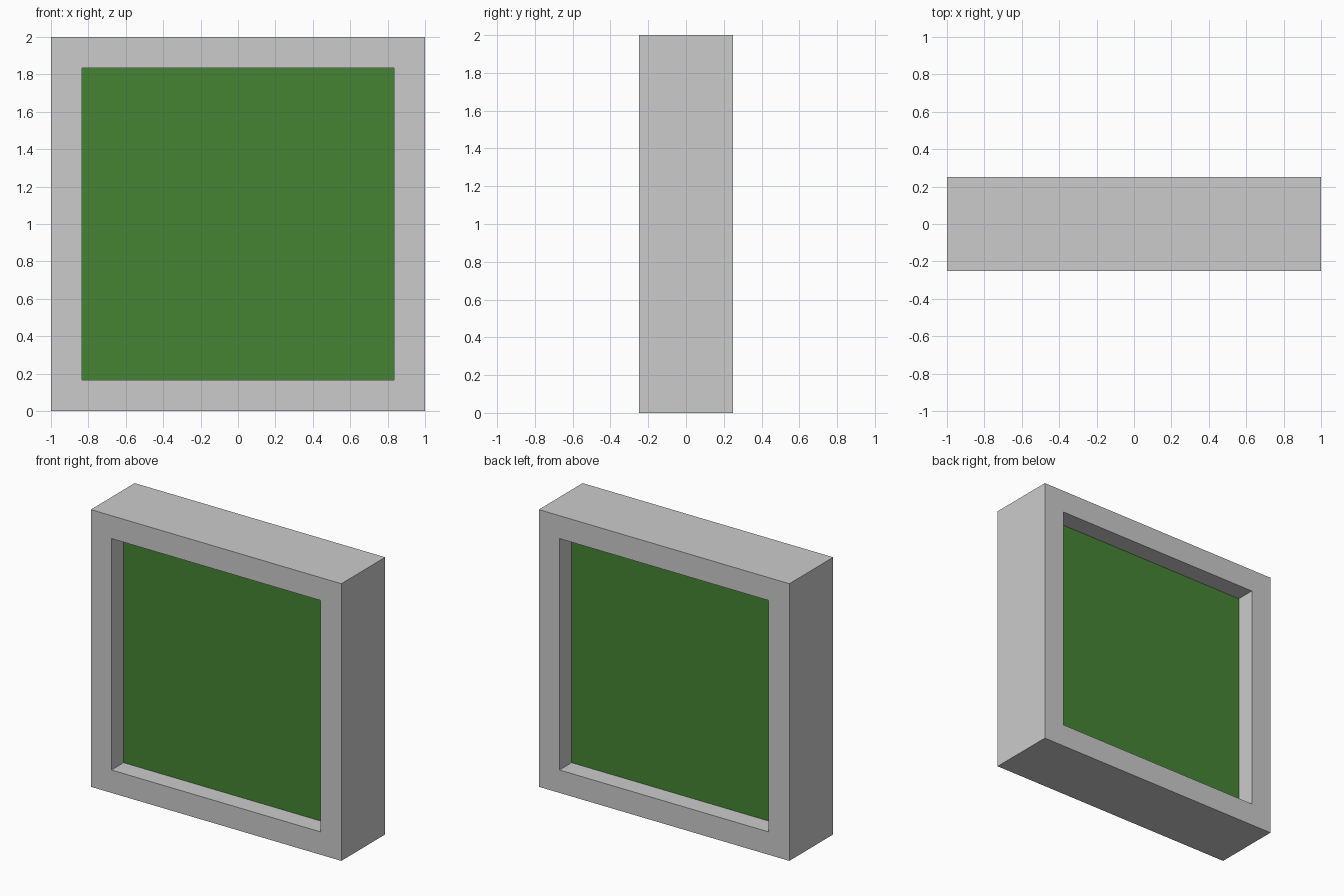
import bpy
import bmesh

if "Cube" in bpy.data.objects:
    bpy.data.objects.remove(bpy.data.objects["Cube"])

OUTER, INNER = 1.0, 0.835      # half sizes of frame and opening
DEPTH, PANEL_DEPTH = 0.25, 0.112  # half depths
MID_Z = 1.0


def finish(bm, name):
    bmesh.ops.recalc_face_normals(bm, faces=bm.faces)
    mesh = bpy.data.meshes.new(name)
    bm.to_mesh(mesh)
    bm.free()
    obj = bpy.data.objects.new(name, mesh)
    bpy.context.collection.objects.link(obj)
    return obj


def square_ring(bm, half, y):
    corners = ((-1, -1), (1, -1), (1, 1), (-1, 1))
    return [bm.verts.new((sx * half, y, MID_Z + sz * half)) for sx, sz in corners]


# Square frame: a rectangular section carried round four corners
bm = bmesh.new()
section = ((OUTER, -DEPTH), (OUTER, DEPTH), (INNER, DEPTH), (INNER, -DEPTH))
rings = [square_ring(bm, half, y) for half, y in section]
for i in range(4):
    a, b = rings[i], rings[(i + 1) % 4]
    for j in range(4):
        k = (j + 1) % 4
        bm.faces.new((a[j], a[k], b[k], b[j]))
finish(bm, "frame")

# Green panel recessed equally from front and back
bm = bmesh.new()
bmesh.ops.create_cube(bm, size=2)
bmesh.ops.scale(bm, vec=(INNER, PANEL_DEPTH, INNER), verts=bm.verts)
bmesh.ops.translate(bm, vec=(0, 0, MID_Z), verts=bm.verts)
panel = finish(bm, "panel")
green = bpy.data.materials.new("green")
green.diffuse_color = (0.06, 0.23, 0.033, 1)
green.use_nodes = True
green.node_tree.nodes["Principled BSDF"].inputs["Base Color"].default_value = green.diffuse_color
panel.data.materials.append(green)
